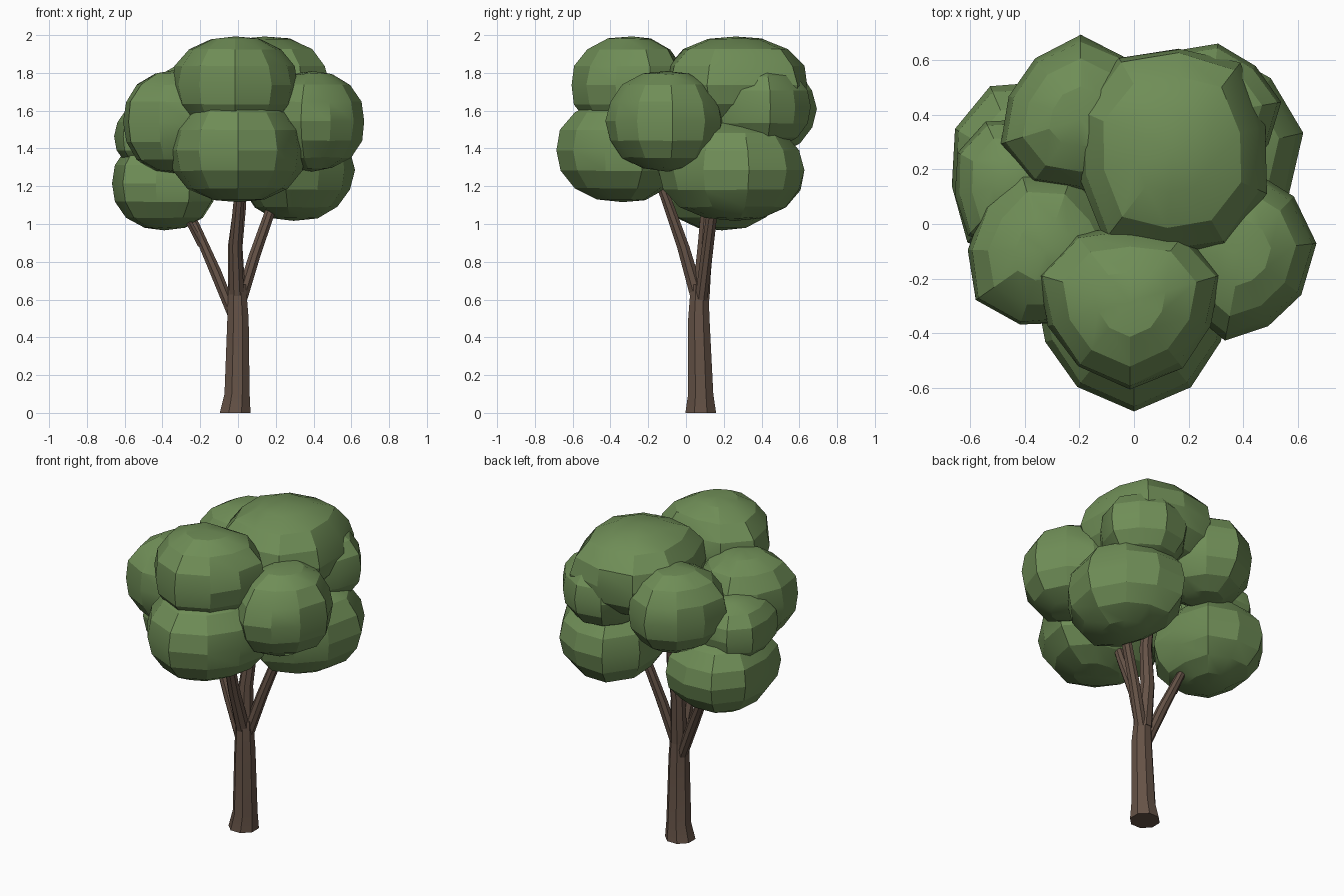
import bpy
import bmesh
import math
import random
from mathutils import Matrix, Vector

random.seed(4)
cube = bpy.data.objects.get("Cube")
if cube:
    bpy.data.objects.remove(cube, do_unlink=True)


def make_material(name, color):
    mat = bpy.data.materials.new(name)
    mat.use_nodes = True
    mat.diffuse_color = (*color, 1)
    bsdf = next(n for n in mat.node_tree.nodes if n.type == "BSDF_PRINCIPLED")
    bsdf.inputs["Base Color"].default_value = (*color, 1)
    bsdf.inputs["Roughness"].default_value = 0.9
    return mat


leaf_green = make_material("leaf green", (0.16, 0.27, 0.095))
bark_brown = make_material("bark brown", (0.13, 0.085, 0.062))


def add_mesh(name, bm, mat):
    mesh = bpy.data.meshes.new(name)
    bm.to_mesh(mesh)
    bm.free()
    mesh.materials.append(mat)
    mesh.shade_smooth()
    mesh.set_sharp_from_angle(angle=math.radians(22))
    obj = bpy.data.objects.new(name, mesh)
    bpy.context.collection.objects.link(obj)
    return obj


def foliage(name, center, radii, lobes, point):
    """Puffy leaf clump with rounded corners, one facing the point angle (degrees)."""
    bm = bmesh.new()
    bmesh.ops.create_uvsphere(bm, u_segments=10, v_segments=8, radius=1)
    bmesh.ops.rotate(bm, verts=bm.verts, matrix=Matrix.Rotation(math.radians(point - 90), 3, "Z"))
    for v in bm.verts:
        # Fuller shoulders, then lobes around the vertical axis
        flat = math.hypot(v.co.x, v.co.y)
        v.co /= (flat ** 2.2 + abs(v.co.z) ** 2.2) ** (1 / 2.2)
        angle = math.atan2(v.co.y, v.co.x) - math.radians(point)
        bulge = 1 + 0.22 / lobes * math.cos(lobes * angle)
        v.co.x *= bulge
        v.co.y *= bulge
        v.co *= random.uniform(0.995, 1.025)
        v.co = Vector(c + r * p for c, r, p in zip(center, radii, v.co))
    return add_mesh(name, bm, leaf_green)


def limb(name, path, sides=8):
    """Tapered tube through (x, y, z, radius) points with level rings."""
    bm = bmesh.new()
    rings = []
    for x, y, z, r in path:
        angles = [math.tau * (i + 0.5) / sides for i in range(sides)]
        rings.append([bm.verts.new((x + r * math.cos(a), y + r * math.sin(a), z)) for a in angles])
    for low, high in zip(rings, rings[1:]):
        for i in range(sides):
            j = (i + 1) % sides
            bm.faces.new((low[i], low[j], high[j], high[i]))
    bm.faces.new(reversed(rings[0]))
    bm.faces.new(rings[-1])
    return add_mesh(name, bm, bark_brown)


# Trunk and the branches that carry the crown
limb("trunk", [(-0.015, 0.078, 0, 0.088), (-0.005, 0.078, 0.1, 0.072),
               (0, 0.068, 0.5, 0.061), (-0.005, 0.072, 0.68, 0.05)])
limb("front_branch", [(-0.005, 0.065, 0.6, 0.042), (-0.015, -0.015, 0.88, 0.036),
                      (0.005, -0.1, 1.12, 0.031), (0, -0.17, 1.3, 0.024)])
limb("center_branch", [(-0.005, 0.078, 0.6, 0.05), (-0.015, 0.1, 0.88, 0.042),
                       (0.01, 0.115, 1.1, 0.036), (0, 0.17, 1.5, 0.024)])
limb("right_branch", [(0.01, 0.078, 0.58, 0.036), (0.09, 0.11, 0.84, 0.034),
                      (0.175, 0.14, 1.08, 0.031), (0.24, 0.16, 1.25, 0.022)])
limb("left_branch", [(0.005, 0.072, 0.44, 0.032), (-0.12, 0.1, 0.75, 0.035),
                     (-0.23, 0.13, 1.0, 0.028), (-0.29, 0.16, 1.12, 0.022)])
limb("left_twig", [(-0.19, 0.115, 0.88, 0.024), (-0.26, 0.09, 1.01, 0.02),
                   (-0.31, 0.07, 1.1, 0.014)], 6)

# Crown of overlapping leaf clumps
foliage("front_lower_foliage", (0, -0.335, 1.39), (0.355, 0.325, 0.275), 3, -90)
foliage("front_upper_foliage", (-0.015, -0.285, 1.735), (0.33, 0.3, 0.258), 3, -90)
foliage("right_middle_foliage", (0.395, -0.1, 1.545), (0.255, 0.31, 0.262), 3, 5)
foliage("top_foliage", (0.14, 0.265, 1.735), (0.36, 0.395, 0.258), 4, 50)
foliage("right_lower_foliage", (0.295, 0.26, 1.285), (0.3, 0.385, 0.265), 3, 10)
foliage("left_lower_foliage", (-0.39, 0.19, 1.215), (0.29, 0.34, 0.245), 4, 225)
foliage("left_middle_foliage", (-0.325, -0.1, 1.54), (0.29, 0.29, 0.27), 3, 215)
foliage("back_left_foliage", (-0.195, 0.385, 1.61), (0.29, 0.28, 0.25), 3, 90)
foliage("left_small_foliage", (-0.435, 0.145, 1.465), (0.23, 0.25, 0.19), 4, 225)
foliage("back_right_foliage", (0.27, 0.4, 1.62), (0.26, 0.255, 0.22), 4, 10)
